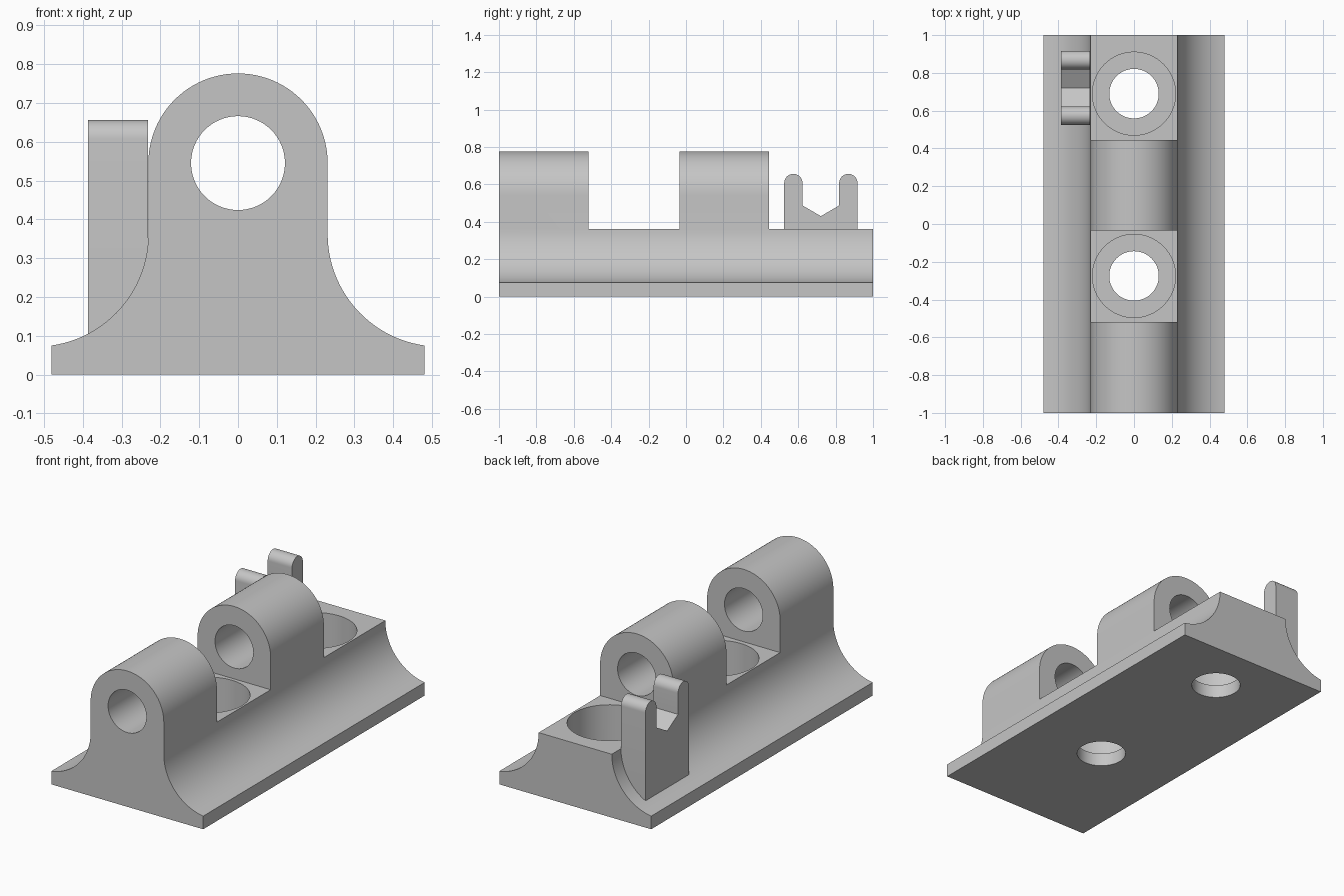
import bpy, bmesh
from math import sin, cos, pi, atan2, hypot
from mathutils import Vector

cube = bpy.data.objects.get("Cube")
if cube:
    bpy.data.objects.remove(cube, do_unlink=True)

GREY = (0.56, 0.56, 0.56, 1)
grey = bpy.data.materials.new("light grey")
grey.use_nodes = True
grey.diffuse_color = GREY
grey.node_tree.nodes["Principled BSDF"].inputs["Base Color"].default_value = GREY


def arc(cx, cy, r, a0, a1, n):
    """Points on an arc from angle a0 to a1, both ends included."""
    return [(cx + r * cos(a0 + (a1 - a0) * i / n),
             cy + r * sin(a0 + (a1 - a0) * i / n)) for i in range(n + 1)]


def prism(name, profile, place, start, end):
    """Extrude a 2D profile; place(u, v, depth) maps it into space."""
    bm = bmesh.new()
    face = bm.faces.new([bm.verts.new(place(u, v, start)) for u, v in profile])
    top = bmesh.ops.extrude_face_region(bm, geom=[face])["geom"]
    shift = Vector(place(0, 0, end)) - Vector(place(0, 0, start))
    bmesh.ops.translate(bm, vec=shift, verts=[g for g in top if isinstance(g, bmesh.types.BMVert)])
    bmesh.ops.recalc_face_normals(bm, faces=bm.faces)
    mesh = bpy.data.meshes.new(name)
    bm.to_mesh(mesh)
    bm.free()
    mesh.materials.append(grey)
    obj = bpy.data.objects.new(name, mesh)
    bpy.context.collection.objects.link(obj)
    return obj


def along_x(u, v, d): return (d, u, v)
def along_y(u, v, d): return (u, d, v)
def along_z(u, v, d): return (u, v, d)


def activate(obj):
    bpy.ops.object.select_all(action='DESELECT')
    obj.select_set(True)
    bpy.context.view_layer.objects.active = obj


def cut(target, cutter):
    cutter.hide_render = True
    mod = target.modifiers.new("cut", 'BOOLEAN')
    mod.operation, mod.solver, mod.object = 'DIFFERENCE', 'EXACT', cutter
    activate(target)
    bpy.ops.object.modifier_apply(modifier=mod.name)
    bpy.data.objects.remove(cutter, do_unlink=True)


def circle(cx, cy, r):
    return arc(cx, cy, r, 0, 2 * pi, 64)[:-1]


# Body section: flared foot, concave flanks, round head
HALF, EDGE, NECK, DECK, AXLE = 0.48, 0.075, 0.231, 0.362, 0.545
dx, dz = HALF - NECK, DECK - EDGE
R = (dx * dx + dz * dz) / (2 * dx)
end_angle = atan2(EDGE - DECK, HALF - NECK - R) + 2 * pi
flank = arc(NECK + R, DECK, R, end_angle, pi, 24)
half = [(HALF, 0)] + flank
section = half + arc(0, AXLE, NECK, 0, pi, 48) + [(-x, z) for x, z in reversed(half)]
body = prism("hinge_body", section, along_y, -1, 1)

# Gaps between the lugs, down to the deck
for y0, y1 in ((-0.52, -0.035), (0.445, 1.1)):
    box = [(-0.4, DECK), (0.4, DECK), (0.4, 1), (-0.4, 1)]
    cut(body, prism("gap_cutter", box, along_y, y0, y1))

# Axle bore, then counterbored screw holes
cut(body, prism("axle_cutter", circle(0, AXLE, 0.121), along_y, -1.1, 1.1))
for y in (-0.275, 0.69):
    cut(body, prism("counterbore_cutter", circle(0, y, 0.22), along_z, EDGE, 0.42))
    cut(body, prism("screw_hole_cutter", circle(0, y, 0.131), along_z, -0.1, 0.2))

# Side clip with two round-tipped prongs and a V-shaped seat
MID, OUT, TIP, TIP_Z = 0.721, 0.196, 0.049, 0.607
near, far = MID - OUT, MID + OUT
clip_profile = ([(near, 0.08)]
                + arc(near + TIP, TIP_Z, TIP, pi, 0, 20)
                + [(near + 2 * TIP, 0.487), (MID, 0.43), (far - 2 * TIP, 0.487)]
                + arc(far - TIP, TIP_Z, TIP, pi, 0, 20)
                + [(far, 0.08)])
clip = prism("side_clip", clip_profile, along_x, -0.386, -0.232)

for obj in (body, clip):
    activate(obj)
    bpy.ops.object.shade_smooth_by_angle(angle=pi / 7)
